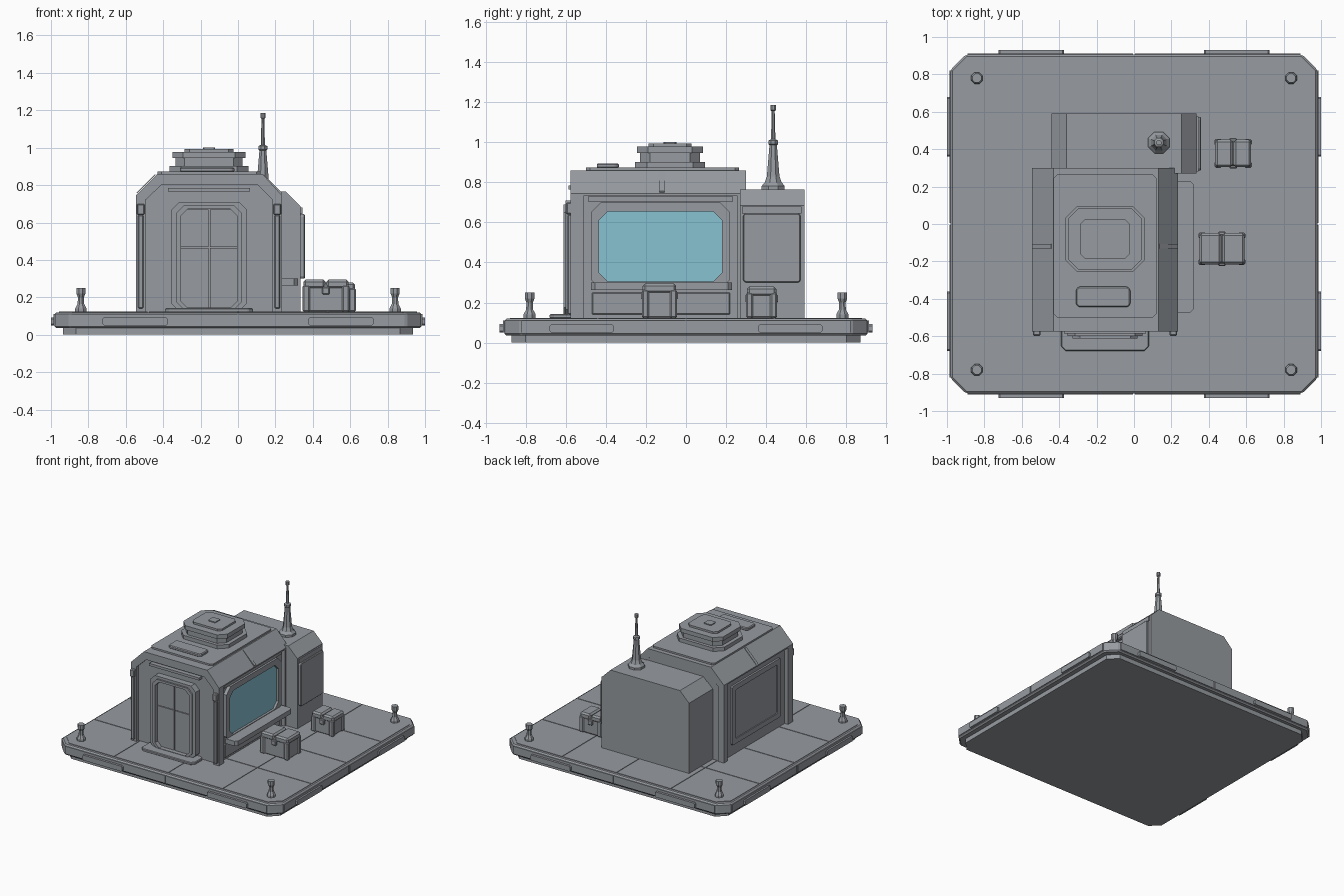
import bpy, bmesh
from math import cos, sin, pi

cube = bpy.data.objects.get("Cube")
if cube:
    bpy.data.objects.remove(cube, do_unlink=True)


def material(name, rgb):
    m = bpy.data.materials.new(name)
    m.use_nodes = True
    m.diffuse_color = (*rgb, 1)
    m.node_tree.nodes["Principled BSDF"].inputs["Base Color"].default_value = (*rgb, 1)
    return m


GREY = material("grey_metal", (0.31, 0.33, 0.355))
GLASS = material("blue_glass", (0.24, 0.54, 0.64))


def finish(name, bm, mat=GREY, bevel=0):
    bmesh.ops.recalc_face_normals(bm, faces=bm.faces)
    me = bpy.data.meshes.new(name)
    bm.to_mesh(me)
    bm.free()
    me.materials.append(mat)
    ob = bpy.data.objects.new(name, me)
    bpy.context.collection.objects.link(ob)
    if bevel:
        mod = ob.modifiers.new("bevel", "BEVEL")
        mod.width, mod.segments = bevel, 1
    return ob


def prism(name, pts, axis, a, b, mat=GREY, bevel=0):
    """Extrude an outline along an axis from a to b."""
    place = {"x": lambda u, v, t: (t, u, v),
             "y": lambda u, v, t: (u, t, v),
             "z": lambda u, v, t: (u, v, t)}[axis]
    bm = bmesh.new()
    lo = [bm.verts.new(place(u, v, a)) for u, v in pts]
    hi = [bm.verts.new(place(u, v, b)) for u, v in pts]
    bm.faces.new(lo)
    bm.faces.new(hi)
    n = len(pts)
    for i in range(n):
        j = (i + 1) % n
        bm.faces.new((lo[i], lo[j], hi[j], hi[i]))
    return finish(name, bm, mat, bevel)


def cut_rect(u0, u1, v0, v1, c):
    """Rectangle outline with clipped corners."""
    return [(u0 + c, v0), (u1 - c, v0), (u1, v0 + c), (u1, v1 - c),
            (u1 - c, v1), (u0 + c, v1), (u0, v1 - c), (u0, v0 + c)]


def frame(name, outer, inner, axis, a, b):
    """Ring between two matching outlines."""
    place = (lambda u, v, t: (t, u, v)) if axis == "x" else (lambda u, v, t: (u, t, v))
    bm = bmesh.new()
    loops = [[bm.verts.new(place(u, v, t)) for u, v in pts]
             for pts, t in ((outer, a), (outer, b), (inner, b), (inner, a))]
    n = len(outer)
    for k in range(4):
        p, q = loops[k], loops[(k + 1) % 4]
        for i in range(n):
            j = (i + 1) % n
            bm.faces.new((p[i], p[j], q[j], q[i]))
    return finish(name, bm)


def box(name, x, y, z, bevel=0, mat=GREY):
    return prism(name, [(x[0], y[0]), (x[1], y[0]), (x[1], y[1]), (x[0], y[1])],
                 "z", z[0], z[1], mat, bevel)


def turned(name, x, y, profile, n=8):
    """Stacked rings of (radius, height)."""
    bm = bmesh.new()
    rings = [[bm.verts.new((x + r * cos(2 * pi * (i + .5) / n),
                            y + r * sin(2 * pi * (i + .5) / n), z)) for i in range(n)]
             for r, z in profile]
    bm.faces.new(rings[0])
    bm.faces.new(rings[-1])
    for p, q in zip(rings, rings[1:]):
        for i in range(n):
            j = (i + 1) % n
            bm.faces.new((p[i], p[j], q[j], q[i]))
    return finish(name, bm)


# Platform: lower tier, slab and floor tiles
prism("platform_foot", cut_rect(-.935, .935, -.87, .87, .07), "z", 0, .04)
prism("platform_slab", cut_rect(-.98, .98, -.905, .905, .08), "z", .035, .12, bevel=.01)
for i in range(4):
    for j in range(4):
        x, y = -.96 + i * .48, -.88 + j * .44
        pts = [(x + .003, y + .003), (x + .477, y + .003),
               (x + .477, y + .437), (x + .003, y + .437)]
        if i in (0, 3) and j in (0, 3):
            k = {(0, 0): 0, (3, 0): 1, (3, 3): 2, (0, 3): 3}[i, j]
            px, py = pts[k]
            sx, sy = (1 if i == 0 else -1), (1 if j == 0 else -1)
            clip = [(px, py + sy * .08), (px + sx * .08, py)]
            pts[k:k + 1] = clip if k in (0, 2) else clip[::-1]
        prism("floor_tile", pts, "z", .115, .124)

# Platform edge trim, side plates and corner bollards
for s in (-1, 1):
    for t in (-1, 1):
        def span(a, b, m):
            return sorted((m * a, m * b))
        box("edge_trim_y", span(.005, .89, t), span(.9, .912, s), (.05, .11))
        box("edge_trim_x", span(.975, .986, s), span(.005, .82, t), (.05, .11))
        prism("side_plate_y", cut_rect(*span(.375, .725, t), .05, .092, .008), "y",
              *span(.9, .93, s))
        prism("side_plate_x", cut_rect(*span(.36, .68, t), .05, .092, .008), "x",
              *span(.97, 1, s))
        turned("bollard", s * .84, t * .78,
               [(.033, .12), (.033, .14), (.019, .165), (.017, .2), (.026, .22), (.026, .25)])

# Main cabin: recessed core, roof cap and end arches
CX = -.155
box("cabin_core", (-.515, .205), (-.55, .29), (.12, .76))
cap = [(-.545, .735), (-.545, .745), (-.43, .86), (.13, .86), (.235, .745), (.235, .735)]
prism("cabin_roof", cap, "y", -.55, .295)
arch = [(-.545, .12), (-.545, .745), (-.43, .86), (.13, .86), (.235, .745), (.235, .12),
        (.185, .12), (.185, .72), (.105, .8), (-.41, .8), (-.495, .72), (-.495, .12)]
prism("front_arch", arch, "y", -.575, -.51)
prism("rear_arch", arch, "y", .255, .3)
for x in (-.52, .21):
    box("arch_trim", (x - .014, x + .014), (-.59, -.57), (.14, .64), .005)
    box("arch_clamp", (x - .02, x + .02), (-.598, -.57), (.64, .7), .006)
for a, b, c in ((.122, .24, 1), (-.55, -.43, -1)):
    mid = (a + b) / 2
    prism("roof_rib", [(mid - .05, .802 + c * .045), (mid + .05, .802 - c * .055),
                       (mid + .05 + c * .005, .807 - c * .05),
                       (mid - .05 + c * .005, .807 + c * .05)], "y", -.132, -.108)

# Roof plate, hatch and stacked vent
prism("roof_plate", cut_rect(-.43, .12, -.5, .265, .02), "z", .855, .873)
prism("roof_hatch", cut_rect(-.31, -.02, -.445, -.335, .015), "z", .87, .895, bevel=.006)
vent = [(.21, .175, .06, .87, .902), (.18, .15, .05, .9, .948),
        (.195, .165, .055, .945, .978), (.13, .108, .025, .975, .993),
        (.032, .032, .006, .99, 1.0)]
for w, d, c, lo, hi in vent:
    prism("roof_vent", cut_rect(CX - w, CX + w, -.08 - d, -.08 + d, c), "z", lo, hi)

# Front double door with frame, seams and step
door_in = cut_rect(-.305, -.005, .145, .672, .035)
frame("door_frame", cut_rect(-.355, .045, .125, .71, .04), door_in, "y", -.6, -.54)
frame("door_frame_lip", cut_rect(-.33, .02, .135, .69, .04), door_in, "y", -.612, -.59)
for s in (-1, 1):
    for lo, hi in ((.14, .463), (.468, .67)):
        x = sorted((CX + s * .004, CX + s * .152))
        box("door_panel", x, (-.578, -.545), (lo, hi))
prism("door_step", cut_rect(-.39, .08, -.68, -.54, .025), "z", .12, .142, bevel=.005)
box("door_header", (-.375, .065), (-.585, -.54), (.765, .785))

# Right side of the cabin: window, surround and sill shelf
glass_edge = cut_rect(-.435, .18, .305, .655, .045)
frame("window_frame", cut_rect(-.475, .22, .265, .7, .05), glass_edge, "x", .2, .232)
prism("window_glass", glass_edge, "x", .2, .214, GLASS)
box("window_header", (.2, .222), (-.49, .235), (.705, .728))
prism("window_shelf", cut_rect(.2, .32, -.475, .23, .02), "z", .262, .3)
box("lower_wall_panel", (.2, .215), (-.47, .22), (.14, .25), .005)

# Left side of the cabin: solid framed panel
left_in = cut_rect(-.4, .13, .25, .64, .01)
frame("left_panel_frame", cut_rect(-.44, .17, .21, .68, .01), left_in, "x", -.53, -.51)
prism("left_panel", left_in, "x", -.522, -.51)

# Rear annex with side panel
annex = [(-.44, .12), (-.44, .685), (-.36, .765), (.255, .765), (.335, .685), (.335, .12)]
prism("rear_annex", annex, "y", .27, .59)
prism("annex_panel", cut_rect(.285, .572, .3, .645, .01), "x", .33, .358, bevel=.005)
box("annex_panel_rail", (.33, .345), (.28, .575), (.645, .68))

# Antenna mast on the annex
turned("antenna", .133, .435,
       [(.062, .76), (.062, .782), (.045, .8), (.034, .83), (.02, .985), (.026, .99),
        (.026, 1.008), (.012, 1.015), (.008, 1.155), (.015, 1.16), (.015, 1.186)])


# Cargo crates with split lid, corner posts and latches
def crate(x0, x1, y0, y1, top):
    box("crate_body", (x0 + .01, x1 - .01), (y0 + .01, y1 - .01), (.12, top - .02), .01)
    mid = (x0 + x1) / 2
    for a, b in ((x0 + .004, mid - .003), (mid + .003, x1 - .004)):
        box("crate_lid", (a, b), (y0 + .004, y1 - .004), (top - .05, top), .012)
    for x in (x0, x1 - .04):
        for y in (y0, y1 - .035):
            box("crate_corner", (x, x + .04), (y, y + .035), (.122, top - .03), .008)
    box("crate_latch", (mid - .02, mid + .02), (y0 - .004, y1 + .004), (top - .08, top - .04), .005)


crate(.345, .595, -.22, -.045, .295)
crate(.43, .63, .3, .455, .28)
